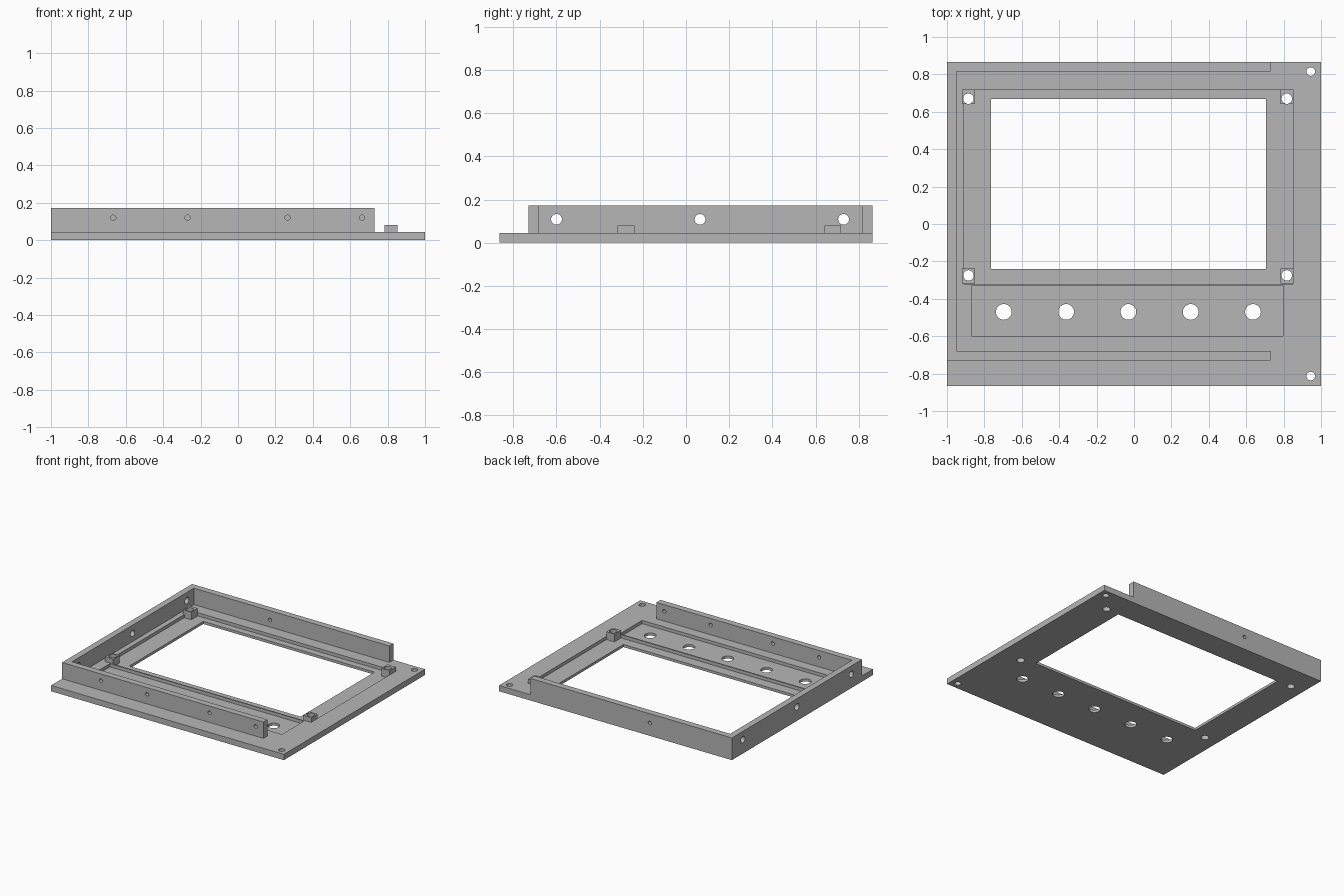
import bpy, bmesh
from mathutils import Matrix, Vector

cube = bpy.data.objects.get("Cube")
if cube:
    bpy.data.objects.remove(cube, do_unlink=True)

grey = bpy.data.materials.new("light grey")
grey.use_nodes = True
GREY = (0.47, 0.47, 0.47, 1)
grey.diffuse_color = GREY
grey.node_tree.nodes["Principled BSDF"].inputs["Base Color"].default_value = GREY

PLATE, FLOOR, WALL, POST = 0.045, 0.02, 0.172, 0.08


def finish(name, bm):
    bmesh.ops.recalc_face_normals(bm, faces=bm.faces)
    mesh = bpy.data.meshes.new(name)
    bm.to_mesh(mesh)
    bm.free()
    mesh.materials.append(grey)
    obj = bpy.data.objects.new(name, mesh)
    bpy.context.collection.objects.link(obj)
    return obj


def box(name, lo, hi):
    lo, hi = Vector(lo), Vector(hi)
    bm = bmesh.new()
    bmesh.ops.create_cube(bm, size=1, matrix=Matrix.Translation((lo + hi) / 2)
                          @ Matrix.Diagonal((*(hi - lo), 1)))
    return finish(name, bm)


def drills(name, centres, radius, axis, length):
    """Round cutters along one axis."""
    turn = {"X": Matrix.Rotation(1.570796, 4, "Y"),
            "Y": Matrix.Rotation(1.570796, 4, "X"), "Z": Matrix()}[axis]
    bm = bmesh.new()
    for c in centres:
        bmesh.ops.create_cone(bm, cap_ends=True, segments=32, radius1=radius,
                              radius2=radius, depth=length,
                              matrix=Matrix.Translation(c) @ turn)
    return finish(name, bm)


def cut(obj, *cutters):
    """Subtract the cutters, bake the result and drop the cutters."""
    for c in cutters:
        mod = obj.modifiers.new(c.name, "BOOLEAN")
        mod.operation, mod.solver, mod.object = "DIFFERENCE", "EXACT", c
    bpy.context.view_layer.update()
    result = obj.evaluated_get(bpy.context.evaluated_depsgraph_get())
    mesh = bpy.data.meshes.new_from_object(result)
    obj.modifiers.clear()
    obj.data = mesh
    for c in cutters:
        bpy.data.objects.remove(c, do_unlink=True)
    bpy.context.view_layer.objects.active = obj
    bpy.ops.object.select_all(action="DESELECT")
    obj.select_set(True)
    bpy.ops.object.shade_smooth_by_angle(angle=0.5)


posts = [(x, y) for x in (-0.885, 0.817) for y in (-0.278, 0.68)]
post_holes = [(-0.885, -0.275, 0), (-0.885, 0.67, 0), (0.817, -0.275, 0), (0.817, 0.67, 0)]

# Base plate with screen recess, button recess, window and holes
plate = box("base_plate", (-1, -0.865, 0), (1, 0.865, PLATE))
cut(plate,
    box("screen_recess", (-0.91, -0.32, FLOOR), (0.85, 0.72, 1)),
    box("button_recess", (-0.87, -0.6, FLOOR), (0.797, -0.33, 1)),
    box("window", (-0.765, -0.24, -1), (0.705, 0.667, 1)),
    drills("button_holes", [(-0.03 + 0.333 * i, -0.47, 0) for i in range(-2, 3)],
           0.042, "Z", 1),
    drills("corner_holes", [(0.945, y, 0) for y in (-0.813, 0.815)], 0.023, "Z", 1),
    drills("mount_holes", post_holes, 0.028, "Z", 1))

# Three-sided wall, open on the left end
bm = bmesh.new()
outline = [(-1, -0.73), (0.73, -0.73), (0.73, -0.68), (-0.95, -0.68),
           (-0.95, 0.815), (0.73, 0.815), (0.73, 0.865), (-1, 0.865)]
face = bm.faces.new([bm.verts.new((x, y, PLATE)) for x, y in outline])
top = bmesh.ops.extrude_face_region(bm, geom=[face], use_keep_orig=True)["geom"]
bmesh.ops.translate(bm, vec=(0, 0, WALL - PLATE),
                    verts=[v for v in top if isinstance(v, bmesh.types.BMVert)])
wall = finish("side_wall", bm)
cut(wall,
    drills("front_screw_holes", [(x, -0.705, 0.12) for x in (-0.667, -0.27, 0.265, 0.663)],
           0.014, "Y", 0.2),
    drills("back_screw_hole", [(-0.295, 0.84, 0.1)], 0.014, "Y", 0.2),
    drills("cable_holes", [(-0.975, y, 0.108) for y in (-0.6, 0.065, 0.73)],
           0.025, "X", 0.2))

# Drilled screen posts
for i, ((x, y), hole) in enumerate(zip(posts, post_holes)):
    post = box(f"screen_post_{i + 1}", (x - 0.035, y - 0.039, FLOOR),
               (x + 0.035, y + 0.039, POST))
    cut(post, drills("post_hole", [hole], 0.028, "Z", 1))
